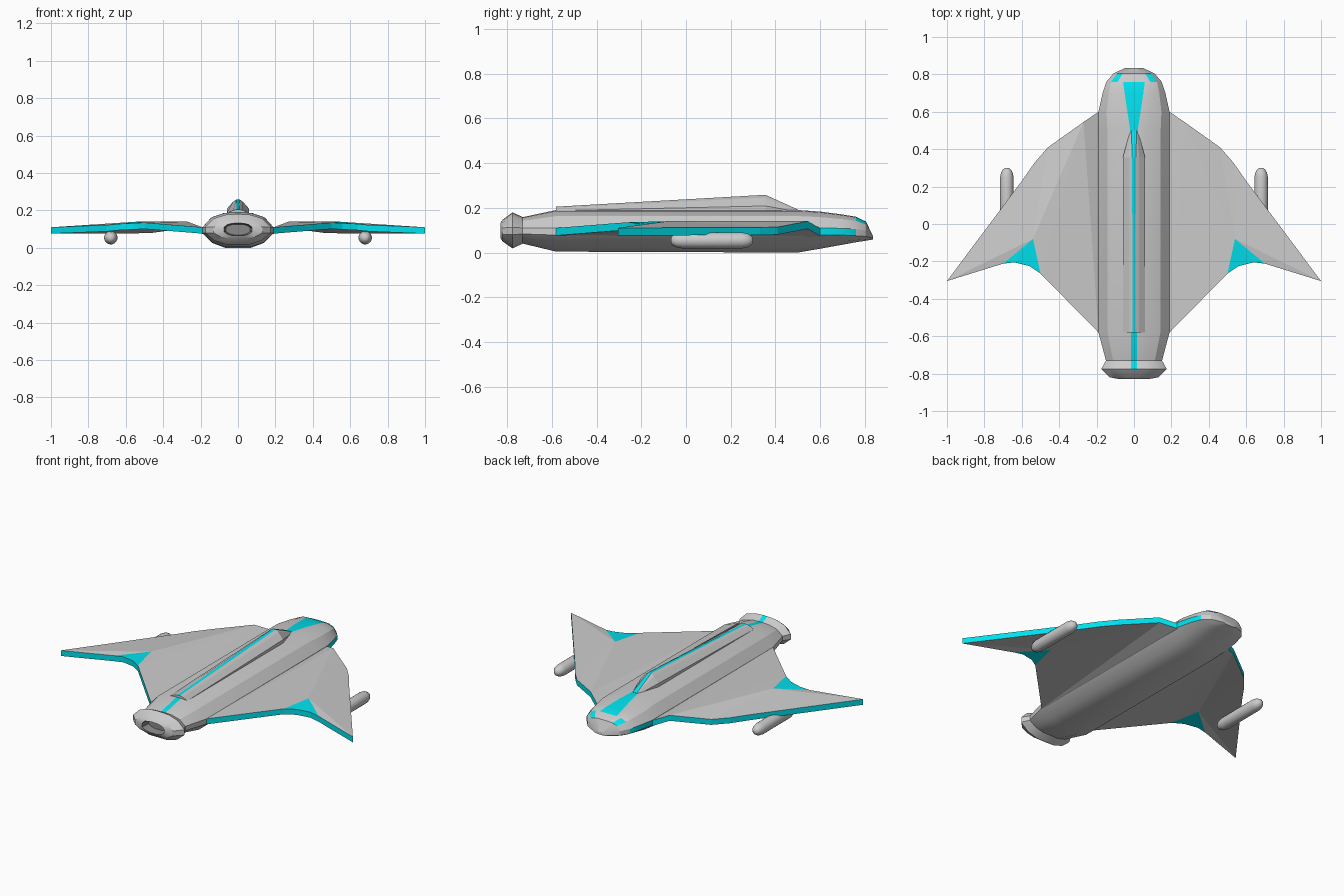
import bpy, bmesh, math
from mathutils import Vector

if "Cube" in bpy.data.objects:
    bpy.data.objects.remove(bpy.data.objects["Cube"])


def material(name, rgb):
    m = bpy.data.materials.new(name)
    m.diffuse_color = (*rgb, 1)
    m.use_nodes = True
    m.node_tree.nodes["Principled BSDF"].inputs["Base Color"].default_value = m.diffuse_color
    return m


GREY = material("grey", (0.8, 0.8, 0.8))
CYAN = material("cyan", (0.0, 0.75, 0.85))
DARK = material("dark", (0.25, 0.25, 0.25))


def finish(bm, name, angle=None):
    bmesh.ops.recalc_face_normals(bm, faces=bm.faces)
    me = bpy.data.meshes.new(name)
    bm.to_mesh(me)
    bm.free()
    for m in (GREY, CYAN, DARK):
        me.materials.append(m)
    ob = bpy.data.objects.new(name, me)
    bpy.context.collection.objects.link(ob)
    if angle:
        bpy.ops.object.select_all(action='DESELECT')
        bpy.context.view_layer.objects.active = ob
        ob.select_set(True)
        bpy.ops.object.shade_smooth_by_angle(angle=math.radians(angle))
    return ob


def loft(bm, rings, colour, closed=True):
    """Bridge rings of points; colour(section, side) gives the material index."""
    vs = [[bm.verts.new(p) for p in r] for r in rings]
    n = len(vs[0])
    for i in range(len(vs) - 1):
        for j in range(n if closed else n - 1):
            k = (j + 1) % n
            f = bm.faces.new((vs[i][j], vs[i][k], vs[i + 1][k], vs[i + 1][j]))
            f.material_index = colour(i, j)
    first = bm.faces.new(vs[0])
    bm.faces.new(vs[-1])
    return first


def mirrored(y, half):
    """Ring from a right half-profile listed top to bottom."""
    return [(x, y, z) for x, z in half] + [(-x, y, z) for x, z in reversed(half)]


# Fuselage: y, half width, top, band top, band bottom, bottom, stripe half width
sections = [
    (-.78, .065, .125, .108, .088, .07, .012),
    (-.83, .075, .132, .110, .085, .065, .012),
    (-.82, .130, .146, .110, .080, .050, .013),
    (-.775, .175, .180, .113, .080, .018, .015),
    (-.73, .150, .158, .110, .083, .040, .015),
    (-.58, .190, .190, .110, .078, .004, .015),
    (.50, .190, .190, .110, .078, .000, .020),
    (.60, .190, .183, .110, .078, .017, .035),
    (.70, .168, .170, .108, .078, .035, .050),
    (.76, .148, .160, .105, .075, .046, .058),
    (.805, .110, .138, .098, .072, .053, .035),
    (.835, .045, .075, .070, .064, .058, .012),
]
rings = []
for y, w, t, b1, b0, b, s in sections:
    half = [(s, t), (s + .33 * (w - s), t - .05 * (t - b1)),
            (s + .72 * (w - s), b1 + .66 * (t - b1)), (w, b1), (w, b0),
            (.72 * w, b + .33 * (b0 - b)), (.36 * w, b)]
    rings.append(mirrored(y, half))


def body_colour(i, j):
    if i == 0:
        return 2
    if j == 13:
        return 1 if 2 < i < 9 else 0
    if j in (3, 9):
        return 1 if i in (7, 8) else 0
    return 1 if i == 9 and j in (1, 11) else 0


bm = bmesh.new()
loft(bm, rings, body_colour).material_index = 2
finish(bm, "fuselage", 25)

# Dorsal spine with a cyan centre stripe
spine = [(-.58, .06, .205, .008), (.355, .06, .258, .010), (.50, .02, .192, .014)]
rings = []
for y, w, t, s in spine:
    base = .175
    rings.append(mirrored(y, [(s, t), (s + .35 * (w - s), t - .15 * (t - base)),
                              (w, base + .4 * (t - base)), (w, base)]))
bm = bmesh.new()
loft(bm, rings, lambda i, j: 1 if j == 7 else 0)
finish(bm, "dorsal_spine")

# Wings: kinked thin plate with cyan rim and trailing-edge patch
P = dict(
    R=(.15, .60, .100), A=(.19, .60, .108), B=(.27, .545, .140), C=(.46, .41, .114),
    D=(.53, .33, .112), E=(.60, .23, .112), T=(1.0, -.305, .110),
    F=(.70, -.212, .122), G=(.64, -.205, .128), H=(.56, -.225, .132),
    I=(.50, -.265, .135), J=(.19, -.58, .110), S=(.15, -.58, .105), K=(.54, -.08, .140))
FACES = ["RASJ"[:2] + "JS", "ABJ", "BIJ", "BKI", "BCK", "CDK", "DEK", "ETK", "TFK"]
PATCH = ["KFG", "KGH", "KHI"]
OUTLINE = "RABCDETFGHIJS"
for side, name in ((1, "right_wing"), (-1, "left_wing")):
    bm = bmesh.new()
    top = {k: bm.verts.new((side * x, y, z)) for k, (x, y, z) in P.items()}
    low = {k: bm.verts.new((side * x, y, z - .034)) for k, (x, y, z) in P.items()}
    for layer in (top, low):
        for f in FACES + PATCH:
            bm.faces.new([layer[k] for k in f]).material_index = int(f in PATCH)
    for a, b in zip(OUTLINE, OUTLINE[1:] + OUTLINE[0]):
        bm.faces.new((top[a], top[b], low[b], low[a])).material_index = 1
    finish(bm, name)

# Underwing pods: smooth turned capsules
pod = [(-.068, .010), (-.062, .020), (-.045, .030), (-.015, .036), (.25, .036),
       (.275, .031), (.292, .021), (.300, .010)]
for side, name in ((1, "right_pod"), (-1, "left_pod")):
    rings = [[(side * .68 + r * math.cos(a * math.tau / 20), y,
               .054 + r * math.sin(a * math.tau / 20)) for a in range(20)]
             for y, r in pod]
    bm = bmesh.new()
    loft(bm, rings, lambda i, j: 0)
    finish(bm, name, 50)
